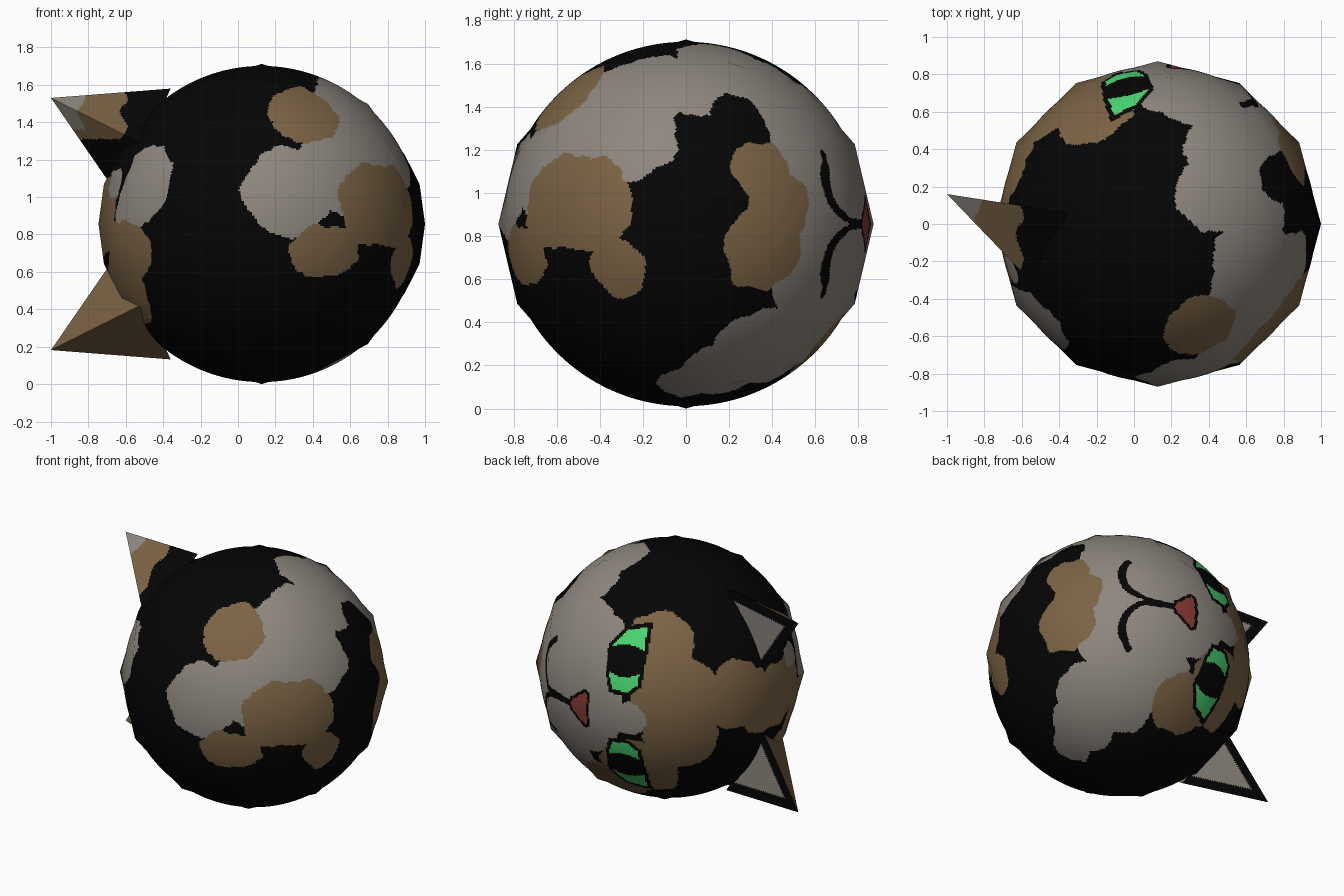
import bpy, bmesh, math
from mathutils import Vector, Matrix, noise

if "Cube" in bpy.data.objects:
    bpy.data.objects.remove(bpy.data.objects["Cube"])

CENTRE = Vector((0.127, 0, 0.856))
BLACK, GREY, BROWN, GREEN, RED = range(5)
mats = []
for name, col in [("black_fur", (.0015, .0015, .0015)), ("grey_fur", (.27, .243, .212)),
                  ("brown_fur", (.2, .126, .06)), ("green_eye", (.07, .68, .17)),
                  ("red_nose", (.25, .043, .035))]:
    m = bpy.data.materials.new(name)
    m.diffuse_color = (*col, 1)
    m.use_nodes = True
    m.node_tree.nodes["Principled BSDF"].inputs["Base Color"].default_value = m.diffuse_color
    mats.append(m)


def inside(poly, u, v):
    hit = False
    x1, y1 = poly[-1]
    for x2, y2 in poly:
        if (y1 > v) != (y2 > v) and u < (x2 - x1) * (v - y1) / (y2 - y1) + x1:
            hit = not hit
        x1, y1 = x2, y2
    return hit


def seg_dist(u, v, a, b):
    dx, dy = b[0] - a[0], b[1] - a[1]
    t = max(0, min(1, ((u - a[0]) * dx + (v - a[1]) * dy) / (dx * dx + dy * dy)))
    return math.hypot(u - a[0] - t * dx, v - a[1] - t * dy)


def path_dist(pts, u, v):
    return min(seg_dist(u, v, a, b) for a, b in zip(pts, pts[1:]))


# Fur patches on black: round spots as (longitude, latitude, radius) in degrees
def spots(colour, rows):
    out = []
    for lon, lat, r in rows:
        lo, la = math.radians(lon), math.radians(lat)
        d = Vector((math.cos(la) * math.cos(lo), math.cos(la) * math.sin(lo), math.sin(la)))
        out.append((colour, d, math.cos(math.radians(r))))
    return out


SPOTS = spots(GREY, [
    (-80, 12, 17), (-57, 21, 18), (-31, 40, 22), (-22, 30, 17), (-20, 52, 15), (6, 49, 12), (28, 66, 14),
    (41, 50, 19), (50, 27, 17), (58, 0, 22), (76, 28, 21), (82, 0, 22), (47, -20, 15), (64, -31, 20),
    (48, -45, 17), (31, -42, 14), (20, -55, 14), (0, -62, 9), (-140, 15, 14), (-147, 6, 10)])
SPOTS += spots(BLACK, [(20, 36, 9)])
SPOTS += spots(BROWN, [
    (-68, 45, 14), (-46, 7, 15), (-34, 6, 16), (-22, -14, 9), (-60, -9, 9), (-70, -10, 9),
    (26, 17, 10), (31, 6, 11), (26, -8, 13), (-146, -10, 11), (-160, -24, 15), (-172, 3, 14),
    (157, 9, 16), (174, 2, 16), (127, 10, 20), (120, 35, 15), (130, -9, 17), (109, -28, 17),
    (90, -42, 14), (112, -33, 14), (-158, -9, 10)])
SPOTS += spots(GREY, [(106, 0, 8), (-163, 15, 6)])
SPOTS.reverse()

# Face details as (down the face, sideways), mirrored sideways
EYE = [(-.25, .60), (-.29, .45), (-.305, .23), (-.24, .16), (-.10, .16), (-.05, .28), (-.02, .45), (-.10, .56)]
NOSE = [(.07, -.01), (.065, .10), (.09, .115), (.2, .03), (.22, -.01)]
MOUTH = [(.2, 0), (.37, .01)] + [(.38 + .14 * math.cos(math.radians(a)), .18 + .17 * math.sin(math.radians(a)))
                                 for a in range(-90, 70, 15)]


def face_detail(p):
    if p.y < .3:
        return None
    u, v = p.x, abs(p.z)
    if inside(EYE, u, v):
        if path_dist(EYE + EYE[:1], u, v) < .024:
            return BLACK
        pupil = ((u + .165) / .15) ** 2 + ((v - .37) / .095) ** 2 < 1
        return BLACK if pupil else GREEN
    if u > 0 and v < .4:
        if inside(NOSE, u, v):
            return RED
        if path_dist(NOSE[:4], u, v) < .02 or path_dist(MOUTH, u, v) < .018:
            return BLACK
    return None


def fur(p):
    n = p.normalized()
    n = (n + noise.noise_vector(n * 7) * .035 + noise.noise_vector(n * 18) * .015).normalized()
    return next((c for c, d, limit in SPOTS if n.dot(d) > limit), BLACK)


def finish(name, bm):
    me = bpy.data.meshes.new(name)
    for m in mats:
        me.materials.append(m)
    bm.to_mesh(me)
    bm.free()
    ob = bpy.data.objects.new(name, me)
    bpy.context.collection.objects.link(ob)
    return ob


# Round head: twelve-sided ball, slightly rounded, finely cut so the markings are faces
bm = bmesh.new()
bmesh.ops.create_uvsphere(bm, u_segments=12, v_segments=6, radius=1)
bm.transform(Matrix.Diagonal((.873, .87, .856, 1)) @ Matrix.Rotation(math.radians(30), 4, 'Z')
             @ Matrix.Rotation(math.radians(90), 4, 'Y'))
bmesh.ops.subdivide_edges(bm, edges=bm.edges[:], cuts=38, use_grid_fill=True)
for v in bm.verts:
    if v.co.length < .845:
        v.co = v.co.normalized() * .845
for f in bm.faces:
    f.smooth = True
    p = f.calc_center_median()
    c = face_detail(p)
    f.material_index = fur(p) if c is None else c
head = finish("head", bm)
head.data.normals_split_custom_set_from_vertices([v.co.normalized() for v in head.data.vertices])
head.location = CENTRE


# Ears: pyramids with a grey inner panel on the face side
def ear(name, side):
    def pt(x, y, z):
        return Vector((x, y, CENTRE.z + side * (z - CENTRE.z)))
    tip, b1, b2, b3 = pt(-1, .16, 1.53), pt(-.36, .06, 1.58), pt(-.69, .10, 1.08), pt(-.50, -.36, 1.28)
    bm = bmesh.new()
    t, a, b, c = [bm.verts.new(q) for q in (tip, b1, b2, b3)]
    for tri in ((t, a, b), (t, b, c), (t, c, a), (a, c, b)):
        bm.faces.new(tri)
    bmesh.ops.recalc_face_normals(bm, faces=bm.faces[:])
    bmesh.ops.subdivide_edges(bm, edges=bm.edges[:], cuts=36, use_grid_fill=True)
    bm.normal_update()
    for f in bm.faces:
        q = f.calc_center_median()
        if f.normal.y > .5:
            edge = min(seg_dist(q.x, q.z, (tip.x, tip.z), (e.x, e.z)) for e in (b1, b2))
            f.material_index = GREY if edge > .07 else BLACK
        elif side < 0:
            f.material_index = BROWN
        else:
            w = .02 * math.sin(q.z * 40)
            f.material_index = (GREY if q.x + w < -.84 and q.z > 1.36 else
                                BROWN if q.x + w < -.61 and q.z > 1.31 else BLACK)
    finish(name, bm)


ear("upper_ear", 1)
ear("lower_ear", -1)
